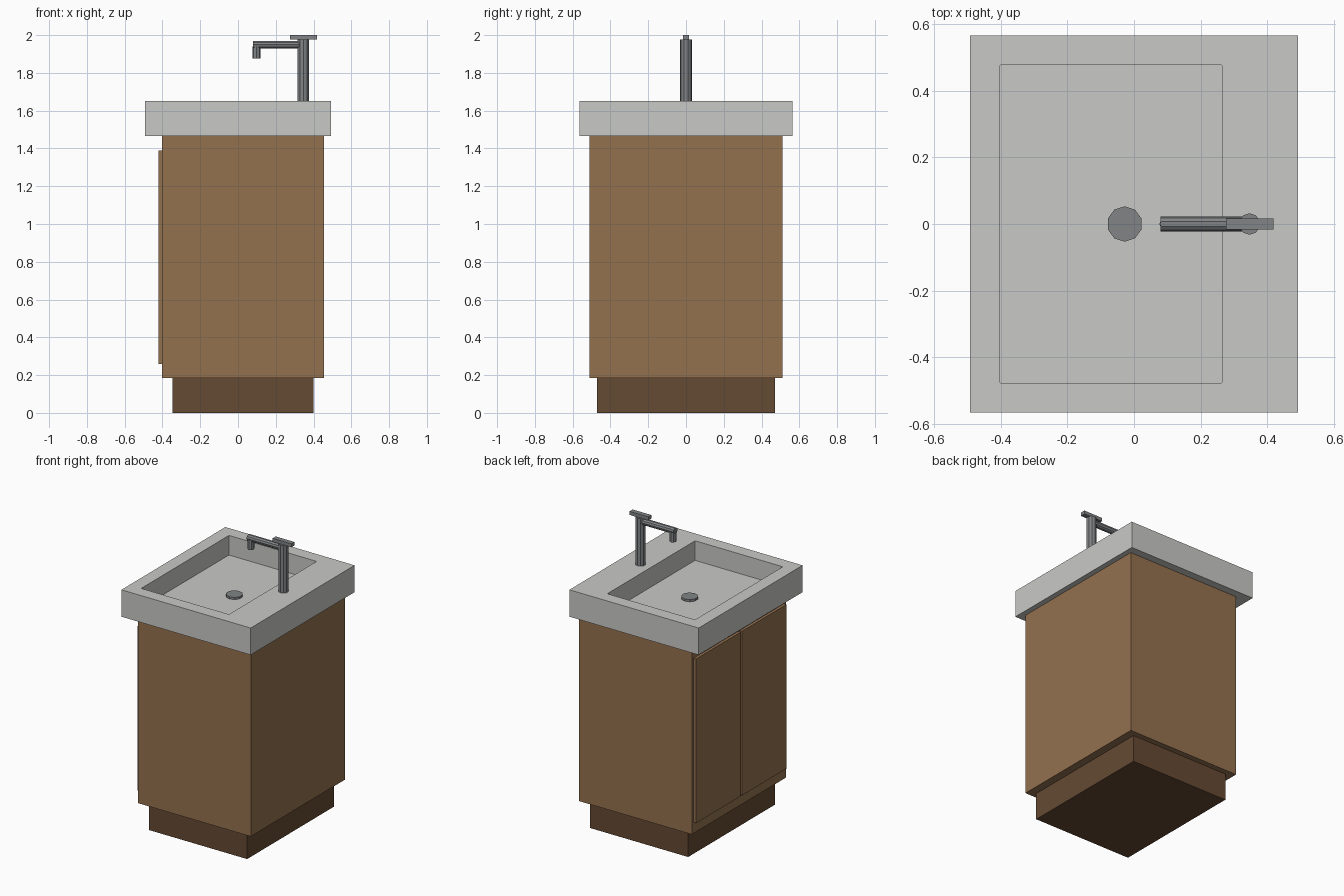
import bpy
import bmesh
from math import pi
from mathutils import Matrix, Vector

if "Cube" in bpy.data.objects:
    bpy.data.objects.remove(bpy.data.objects["Cube"], do_unlink=True)


def make_material(name, rgb):
    mat = bpy.data.materials.new(name)
    mat.use_nodes = True
    mat.diffuse_color = (*rgb, 1)
    mat.node_tree.nodes["Principled BSDF"].inputs["Base Color"].default_value = (*rgb, 1)
    return mat


WOOD = make_material("warm wood", (0.296, 0.165, 0.078))
DARK_WOOD = make_material("dark wood", (0.13, 0.067, 0.033))
STONE = make_material("pale stone", (0.584, 0.584, 0.565))
METAL = make_material("grey metal", (0.22, 0.231, 0.238))


def finish(name, bm, mat):
    bmesh.ops.recalc_face_normals(bm, faces=bm.faces)
    mesh = bpy.data.meshes.new(name)
    bm.to_mesh(mesh)
    bm.free()
    mesh.materials.append(mat)
    obj = bpy.data.objects.new(name, mesh)
    bpy.context.collection.objects.link(obj)
    return obj


def box_mesh(x, y, z):
    """Box mesh from (min, max) pairs on each axis."""
    bm = bmesh.new()
    centre = Vector([(a + b) / 2 for a, b in (x, y, z)])
    size = [b - a for a, b in (x, y, z)]
    bmesh.ops.create_cube(bm, size=1, matrix=Matrix.Translation(centre) @ Matrix.Diagonal((*size, 1)))
    return bm


def box(name, x, y, z, mat):
    return finish(name, box_mesh(x, y, z), mat)


def rod(name, start, end, radius, mat, sides=10):
    """Faceted cylinder along z or x."""
    start, end = Vector(start), Vector(end)
    turn = Matrix.Rotation(pi / 2, 4, "Y") if start.x != end.x else Matrix()
    bm = bmesh.new()
    bmesh.ops.create_cone(bm, cap_ends=True, segments=sides, radius1=radius, radius2=radius,
                          depth=(end - start).length,
                          matrix=Matrix.Translation((start + end) / 2) @ turn)
    return finish(name, bm, mat)


# Cabinet with a recessed plinth
box("plinth", (-0.347, 0.4), (-0.472, 0.472), (0, 0.185), DARK_WOOD)
box("cabinet_body", (-0.402, 0.455), (-0.511, 0.511), (0.185, 1.465), WOOD)

# Pair of doors with a narrow gap between them
for name, side in (("left_door", 1), ("right_door", -1)):
    box(name, (-0.421, -0.4), sorted((side * 0.008, side * 0.49)), (0.26, 1.39), WOOD)

# Countertop with a sunken rectangular basin
bm = box_mesh((-0.492, 0.492), (-0.565, 0.565), (1.465, 1.65))
rim = max(bm.faces, key=lambda f: f.calc_center_median().z)
bmesh.ops.inset_individual(bm, faces=[rim], thickness=0.08)
for v in rim.verts:
    v.co.x = 0.265 if v.co.x > 0 else -0.403
    v.co.y = 0.477 if v.co.y > 0 else -0.477
floor = bmesh.ops.extrude_discrete_faces(bm, faces=[rim])["faces"][0]
bmesh.ops.translate(bm, verts=floor.verts, vec=(0, 0, -0.135))
corners = [e for v in floor.verts for e in v.link_edges if abs(e.verts[0].co.z - e.verts[1].co.z) > 0.1]
bmesh.ops.bevel(bm, geom=corners, offset=0.006, segments=2, profile=0.5, affect="EDGES")
finish("basin_countertop", bm, STONE)

# Drain cover
rod("drain", (-0.028, 0, 1.51), (-0.028, 0, 1.53), 0.053, METAL)

# Tap
rod("tap_stem", (0.346, 0, 1.645), (0.346, 0, 1.978), 0.032, METAL)
rod("tap_spout", (0.08, 0, 1.949), (0.346, 0, 1.949), 0.022, METAL)
rod("tap_nozzle", (0.098, 0, 1.875), (0.098, 0, 1.94), 0.022, METAL, sides=8)
box("tap_lever", (0.275, 0.418), (-0.017, 0.017), (1.976, 2.0), METAL)
